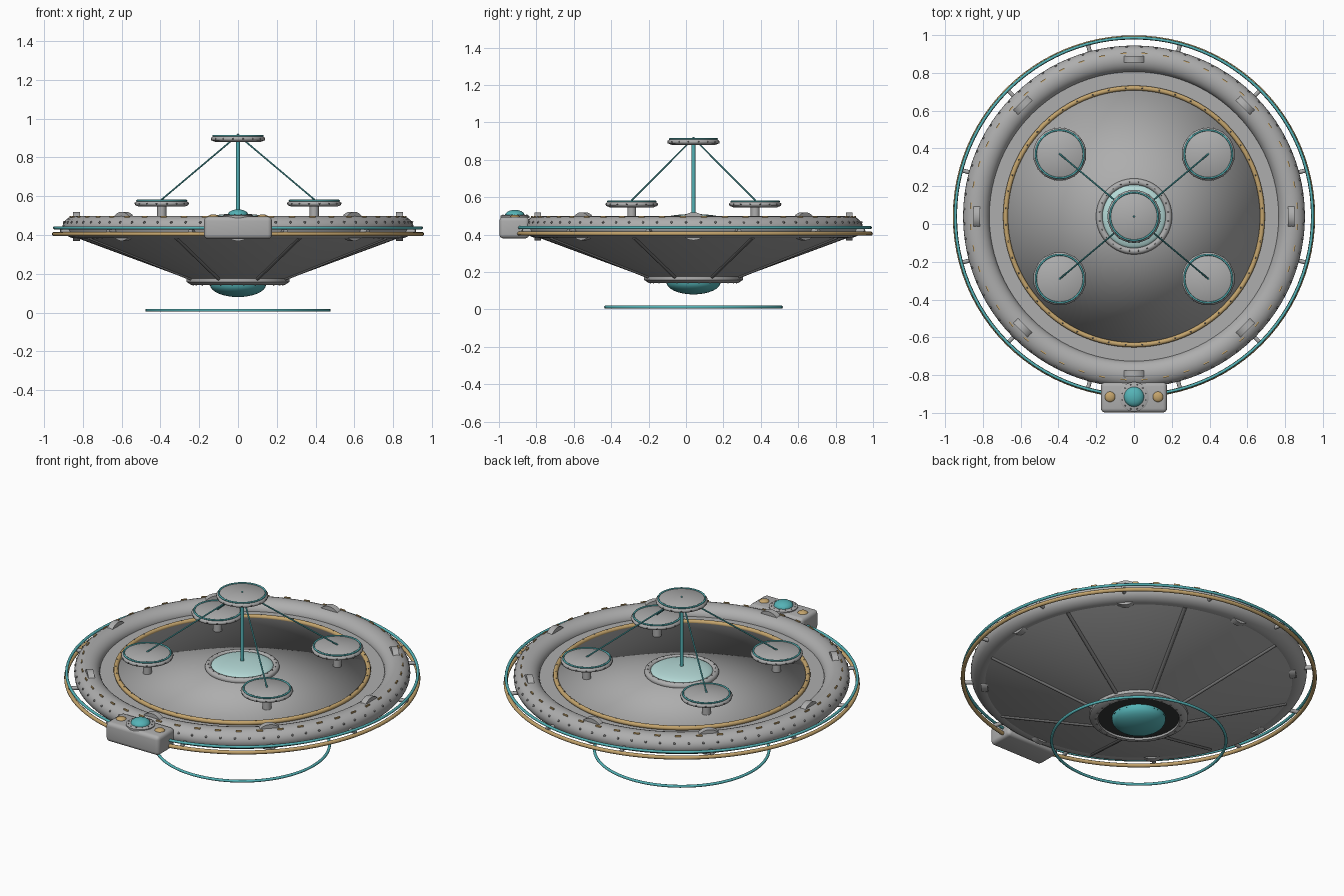
import bpy, bmesh
from math import sin, cos, pi, radians
from mathutils import Vector, Matrix

if "Cube" in bpy.data.objects:
    bpy.data.objects.remove(bpy.data.objects["Cube"], do_unlink=True)

CY = 0.04  # centre of the disc, pushed back by the box at the front


def material(name, r, g, b):
    m = bpy.data.materials.new(name)
    m.use_nodes = True
    m.diffuse_color = (r, g, b, 1)
    m.node_tree.nodes["Principled BSDF"].inputs["Base Color"].default_value = (r, g, b, 1)
    return m


GREY = material("hull grey", 0.42, 0.42, 0.42)
STRUT = material("strut grey", 0.2, 0.2, 0.2)
DARK = material("recess dark", 0.035, 0.04, 0.04)
BRASS = material("brass", 0.55, 0.37, 0.15)
TEAL = material("teal", 0.09, 0.45, 0.47)
GLASS = material("pale glass", 0.46, 0.7, 0.68)


def finish(bm, name, mat, smooth=True, angle=None):
    bmesh.ops.recalc_face_normals(bm, faces=bm.faces)
    me = bpy.data.meshes.new(name)
    bm.to_mesh(me)
    bm.free()
    ob = bpy.data.objects.new(name, me)
    bpy.context.collection.objects.link(ob)
    me.materials.append(mat)
    for p in me.polygons:
        p.use_smooth = smooth
    if angle:
        bpy.ops.object.select_all(action='DESELECT')
        ob.select_set(True)
        bpy.context.view_layer.objects.active = ob
        bpy.ops.object.shade_smooth_by_angle(angle=radians(angle))
    return ob


def lathe(name, profile, mat, at=(0, CY, 0), n=64, angle=None):
    """Turn an (r, z) profile around the vertical axis."""
    bm = bmesh.new()
    rows = []
    for r, z in profile:
        count = n if r > 0 else 1
        rows.append([bm.verts.new((at[0] + r * cos(2 * pi * i / n),
                                   at[1] + r * sin(2 * pi * i / n), at[2] + z))
                     for i in range(count)])
    for a, b in zip(rows, rows[1:]):
        for i in range(n):
            j = (i + 1) % n
            ring = [a[i % len(a)], a[j % len(a)], b[j % len(b)], b[i % len(b)]]
            bm.faces.new(list(dict.fromkeys(ring)))
    return finish(bm, name, mat, angle=angle)


def hoop(name, R, r, z, mat, x=0, y=CY, flat=1, n=96, sides=10):
    profile = [(R + r * cos(2 * pi * k / sides), r * flat * sin(2 * pi * k / sides))
               for k in range(sides + 1)]
    ob = lathe(name, profile, mat, (x, y, z), n)
    bm = bmesh.new()
    bm.from_mesh(ob.data)
    bmesh.ops.remove_doubles(bm, verts=bm.verts, dist=1e-5)
    bmesh.ops.recalc_face_normals(bm, faces=bm.faces)
    bm.to_mesh(ob.data)
    bm.free()
    return ob


def dome(name, r, h, z, mat, x=0, y=CY):
    profile = [(r * cos(k * pi / 16), h * sin(k * pi / 16)) for k in range(8)] + [(0, h)]
    return lathe(name, profile, mat, (x, y, z), 40)


def rod(name, a, b, r, mat, sides=12):
    a, b = Vector(a), Vector(b)
    turn = (b - a).to_track_quat('Z', 'Y').to_matrix().to_4x4()
    bm = bmesh.new()
    bmesh.ops.create_cone(bm, cap_ends=True, segments=sides, radius1=r, radius2=r,
                          depth=(b - a).length,
                          matrix=Matrix.Translation((a + b) / 2) @ turn)
    return finish(bm, name, mat, angle=40)


def rivets(name, count, R, z, size, mat, x=0, y=CY):
    bm = bmesh.new()
    for i in range(count):
        t = 2 * pi * (i + 0.5) / count
        bmesh.ops.create_icosphere(bm, subdivisions=1, radius=size, matrix=Matrix.Translation(
            (x + R * cos(t), y + R * sin(t), z)))
    return finish(bm, name, mat)


def polar(r, deg, z):
    t = radians(deg)
    return (r * cos(t), CY + r * sin(t), z)


# Main hull, with the softly shaded deck on top
lathe("hull", [(0.66, 0.445), (0.8, 0.445), (0.845, 0.39), (0.25, 0.17), (0, 0.17)],
      GREY, n=96, angle=30)
lathe("deck", [(0, 0.475), (0.69, 0.452), (0.62, 0.385)], GREY, n=96)
hoop("rim_tube", 0.835, 0.07, 0.44, GREY, flat=0.83, sides=24)
hoop("deck_trim", 0.68, 0.013, 0.456, BRASS)
rivets("deck_trim_rivets", 48, 0.68, 0.467, 0.005, STRUT)
rivets("rim_rivets", 72, 0.898, 0.465, 0.007, STRUT)

# Brass dashes along the top of the rim
bm = bmesh.new()
for i in range(48):
    t = 2 * pi * (i + 0.5) / 48
    bmesh.ops.create_cube(bm, size=1, matrix=Matrix.Translation(
        (0.865 * cos(t), CY + 0.865 * sin(t), 0.493))
        @ Matrix.Rotation(t, 4, 'Z') @ Matrix.Diagonal((0.007, 0.032, 0.012, 1)))
finish(bm, "rim_dashes", BRASS, smooth=False)

# Clamps through the rim
for k in range(8):
    rod(f"rim_clamp_{k}", polar(0.815, 45 * k, 0.444), polar(0.85, 45 * k, 0.444),
        0.075, GREY, 32)

# Outer hoops and their brackets
hoop("outer_brass_hoop", 0.948, 0.011, 0.405, BRASS)
hoop("outer_teal_hoop", 0.946, 0.008, 0.437, TEAL)
for k in range(12):
    rod(f"hoop_bracket_{k}", polar(0.88, 15 + 30 * k, 0.42),
        polar(0.948, 15 + 30 * k, 0.42), 0.011, GREY)

# Ribs down the underside
for k in range(8):
    a = 22.5 + 45 * k
    rod(f"hull_rib_{k}", polar(0.25, a, 0.172), polar(0.83, a, 0.387), 0.011, STRUT)

# Lower collar, emitter and floating ring
lathe("lower_collar", [(0.22, 0.185), (0.255, 0.185), (0.265, 0.178), (0.265, 0.158),
                       (0.24, 0.142), (0.22, 0.144), (0.215, 0.17)], GREY, angle=50)
lathe("emitter_recess", [(0, 0.155), (0.222, 0.155), (0.222, 0.165), (0, 0.165)],
      DARK, angle=30)
dome("emitter", 0.145, -0.065, 0.145, TEAL)
lathe("emitter_base", [(0.145, 0.145), (0.145, 0.16)], TEAL)
rivets("collar_rivets", 24, 0.232, 0.143, 0.005, STRUT)
hoop("floating_ring", 0.47, 0.008, 0.012, TEAL)

# Central glass hub
hoop("hub_collar", 0.183, 0.018, 0.474, GREY, sides=12)
rivets("hub_rivets", 24, 0.183, 0.491, 0.004, STRUT)
dome("hub_glass", 0.17, 0.032, 0.478, GLASS)
rod("mast", (0, CY, 0.47), (0, CY, 0.885), 0.01, TEAL)


# Saucer pods: one on the mast, four around it
def pod(name, x, y, z):
    lathe(name, [(0, 0.037), (0.125, 0.03), (0.14, 0.02), (0.138, 0.008),
                 (0.118, 0), (0, 0)], GREY, (x, y, z), 48)
    hoop(name + "_hoop", 0.127, 0.005, z + 0.031, TEAL, x, y, n=48, sides=8)
    rivets(name + "_rivets", 16, 0.138, z + 0.016, 0.005, STRUT, x, y)
    rivets(name + "_cap", 1, 0, z + 0.037, 0.006, TEAL, x, y)


pod("top_pod", 0, CY, 0.88)
for sx, side in ((1, "left"), (-1, "right")):
    for sy, end in ((1, "back"), (-1, "front")):
        x, y = 0.393 * sx, CY + 0.33 * sy
        pod(f"{end}_{side}_pod", x, y, 0.546)
        rod(f"{end}_{side}_stem", (x, y, 0.455), (x, y, 0.55), 0.024, GREY, 20)
        rod(f"{end}_{side}_cable", (0.035 * sx, CY + 0.03 * sy, 0.885),
            (x, y, 0.583), 0.0045, TEAL, 8)

# Control box at the front
bm = bmesh.new()
bmesh.ops.create_cube(bm, size=1, matrix=Matrix.Translation((0, -0.918, 0.437))
                      @ Matrix.Diagonal((0.35, 0.16, 0.115, 1)))
bmesh.ops.bevel(bm, geom=bm.edges[:], offset=0.022, segments=4, profile=0.5,
                affect='EDGES')
finish(bm, "control_box", GREY, angle=35)
lathe("box_collar", [(0, 0), (0.078, 0), (0.078, 0.012), (0.07, 0.016), (0, 0.016)],
      GREY, (0, -0.915, 0.488), 40, angle=35)
rivets("box_collar_rivets", 12, 0.066, 0.504, 0.004, STRUT, 0, -0.915)
dome("box_lamp", 0.053, 0.03, 0.502, TEAL, 0, -0.915)
for sx, side in ((1, "left"), (-1, "right")):
    dome(f"{side}_box_knob", 0.028, 0.014, 0.492, BRASS, 0.127 * sx, -0.915)
